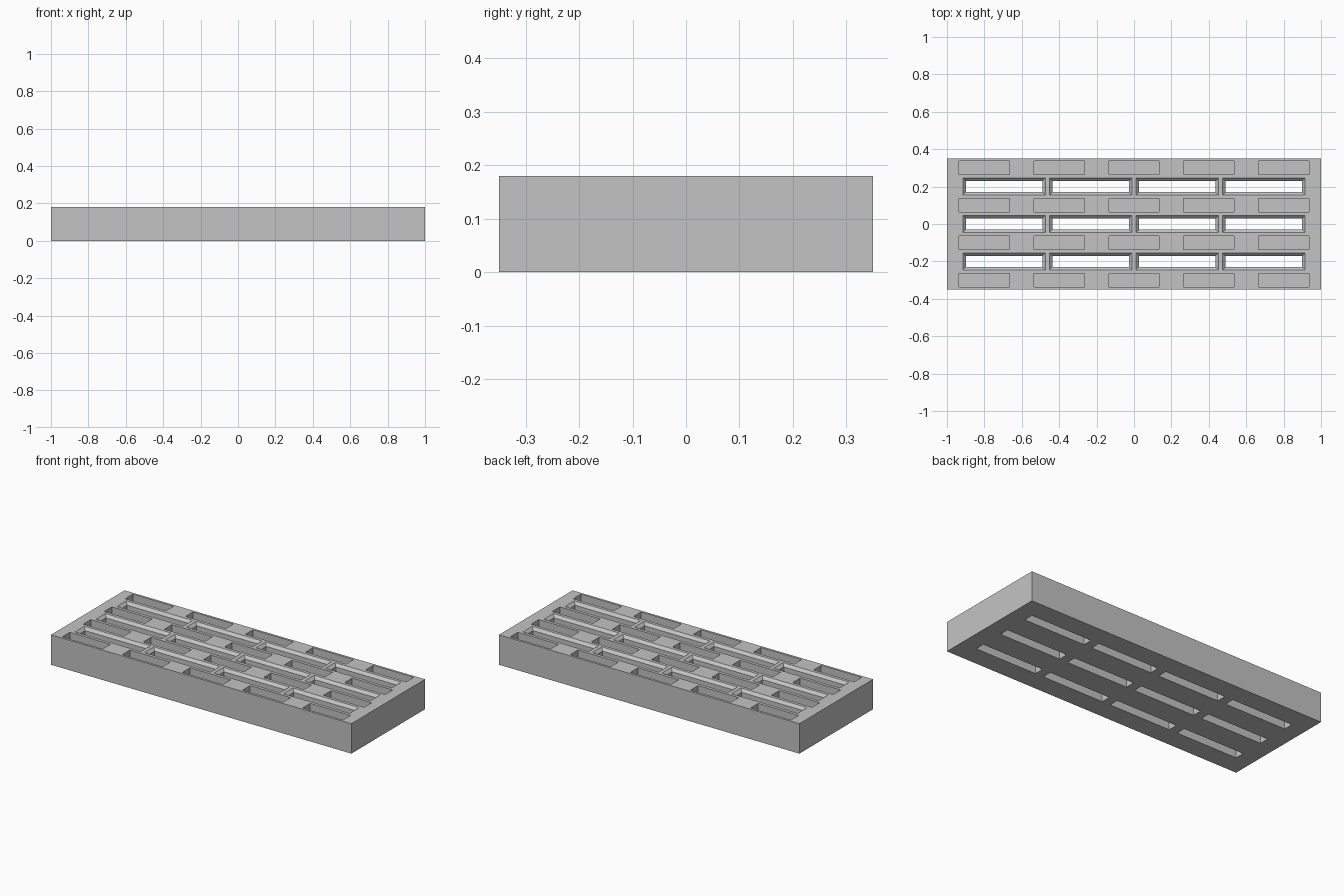
import bpy, bmesh

cube = bpy.data.objects.get("Cube")
if cube:
    bpy.data.objects.remove(cube, do_unlink=True)

LENGTH, WIDTH, HEIGHT = 2.0, 0.70, 0.18
FLARE = 0.016          # bevel around the upper mouth of each slot
POCKET_FLOOR = 0.13

grey = bpy.data.materials.new("plain_grey")
grey.use_nodes = True
grey.diffuse_color = (0.55, 0.55, 0.55, 1)
grey.node_tree.nodes["Principled BSDF"].inputs["Base Color"].default_value = grey.diffuse_color


def add_loft(bm, cx, cy, sections):
    """Closed solid through rectangles given as (z, half length, half width)."""
    rings = []
    for z, hx, hy in sections:
        corners = ((-hx, -hy), (hx, -hy), (hx, hy), (-hx, hy))
        rings.append([bm.verts.new((cx + x, cy + y, z)) for x, y in corners])
    bm.faces.new(reversed(rings[0]))
    bm.faces.new(rings[-1])
    for low, high in zip(rings, rings[1:]):
        for i in range(4):
            j = (i + 1) % 4
            bm.faces.new((low[i], low[j], high[j], high[i]))


def make_object(name, bm):
    mesh = bpy.data.meshes.new(name)
    bmesh.ops.recalc_face_normals(bm, faces=bm.faces)
    bm.to_mesh(mesh)
    bm.free()
    mesh.materials.append(grey)
    obj = bpy.data.objects.new(name, mesh)
    bpy.context.collection.objects.link(obj)
    return obj


# Solid plate
bm = bmesh.new()
add_loft(bm, 0, 0, [(0, LENGTH / 2, WIDTH / 2), (HEIGHT, LENGTH / 2, WIDTH / 2)])
plate = make_object("grate_plate", bm)

cuts = bmesh.new()

# Through slots: straight shafts with a flared mouth
for row in (-1, 0, 1):
    for col in range(4):
        hx, hy = 0.22 - FLARE, 0.045 - FLARE
        grow = 2 * FLARE
        add_loft(cuts, (col - 1.5) * 0.463, row * 0.2, [
            (-0.05, hx, hy),
            (HEIGHT - FLARE, hx, hy),
            (HEIGHT + FLARE, hx + grow, hy + grow)])

# Blind rectangular pockets between the slot rows
for row in range(4):
    for col in range(-2, 3):
        add_loft(cuts, col * 0.4, (row - 1.5) * 0.2, [
            (POCKET_FLOOR, 0.135, 0.036), (HEIGHT + 0.05, 0.135, 0.036)])

cutter = make_object("opening_cutter", cuts)
cutter.hide_render = True

# Cut the openings, then drop the cutter
boolean = plate.modifiers.new("openings", 'BOOLEAN')
boolean.operation = 'DIFFERENCE'
boolean.solver = 'EXACT'
boolean.use_self = True
boolean.object = cutter
bpy.context.view_layer.objects.active = plate
plate.select_set(True)
bpy.ops.object.modifier_apply(modifier=boolean.name)
bpy.data.objects.remove(cutter, do_unlink=True)
